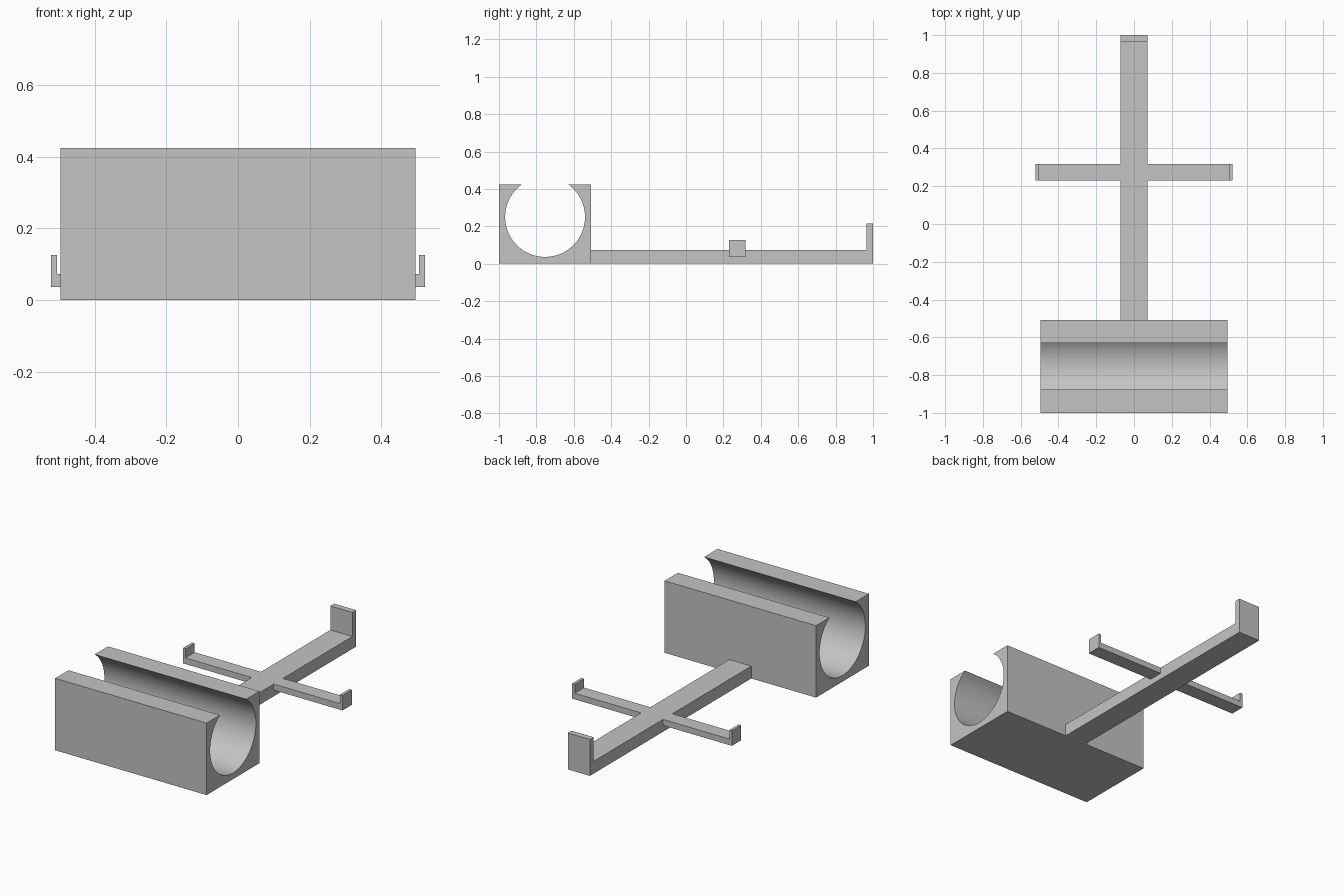
import bpy, bmesh
from math import asin, cos, sin, pi, radians
from mathutils import Vector

if "Cube" in bpy.data.objects:
    bpy.data.objects.remove(bpy.data.objects["Cube"], do_unlink=True)

grey = bpy.data.materials.new("light grey")
grey.use_nodes = True
colour = (0.55, 0.55, 0.55, 1)
grey.diffuse_color = colour
grey.node_tree.nodes["Principled BSDF"].inputs["Base Color"].default_value = colour


def prism(name, profile, axis, start, end):
    """Extrude a closed profile along x (profile is y, z) or y (profile is x, z)."""
    bm = bmesh.new()
    verts = [bm.verts.new((start, a, b) if axis == "x" else (a, start, b))
             for a, b in profile]
    face = bm.faces.new(verts)
    grown = bmesh.ops.extrude_face_region(bm, geom=[face])["geom"]
    shift = Vector((end - start, 0, 0) if axis == "x" else (0, end - start, 0))
    bmesh.ops.translate(bm, vec=shift,
                        verts=[g for g in grown if isinstance(g, bmesh.types.BMVert)])
    bmesh.ops.recalc_face_normals(bm, faces=bm.faces)
    mesh = bpy.data.meshes.new(name)
    bm.to_mesh(mesh)
    bm.free()
    mesh.materials.append(grey)
    obj = bpy.data.objects.new(name, mesh)
    bpy.context.collection.objects.link(obj)
    return obj


# Block with a round channel open at the top
front, back, top = -1.0, -0.507, 0.425
cy, cz, radius = -0.7535, 0.25, 0.2135
lip = asin((top - cz) / radius)
steps = 72
sweep = pi + 2 * lip
arc = [(cy + radius * cos(lip - sweep * i / steps),
        cz + radius * sin(lip - sweep * i / steps)) for i in range(steps + 1)]
block = prism("channel_block",
              arc + [(front, top), (front, 0), (back, 0), (back, top)],
              "x", -0.495, 0.495)
bpy.ops.object.select_all(action="DESELECT")
block.select_set(True)
bpy.context.view_layer.objects.active = block
bpy.ops.object.shade_smooth_by_angle(angle=radians(30))

# Long spine with an upright end stop
half, deck = 0.072, 0.073
prism("spine", [(back, 0), (1, 0), (1, 0.215), (0.965, 0.215),
                (0.965, deck), (back, deck)], "x", -half, half)

# Side arms with upturned tips, mirrored across the spine
arm = prism("side_arms", [(half, 0.037), (0.522, 0.037), (0.522, 0.126),
                          (0.505, 0.126), (0.505, deck), (half, deck)],
            "y", 0.23, 0.317)
arm.modifiers.new("mirror", "MIRROR").use_axis[0] = True
